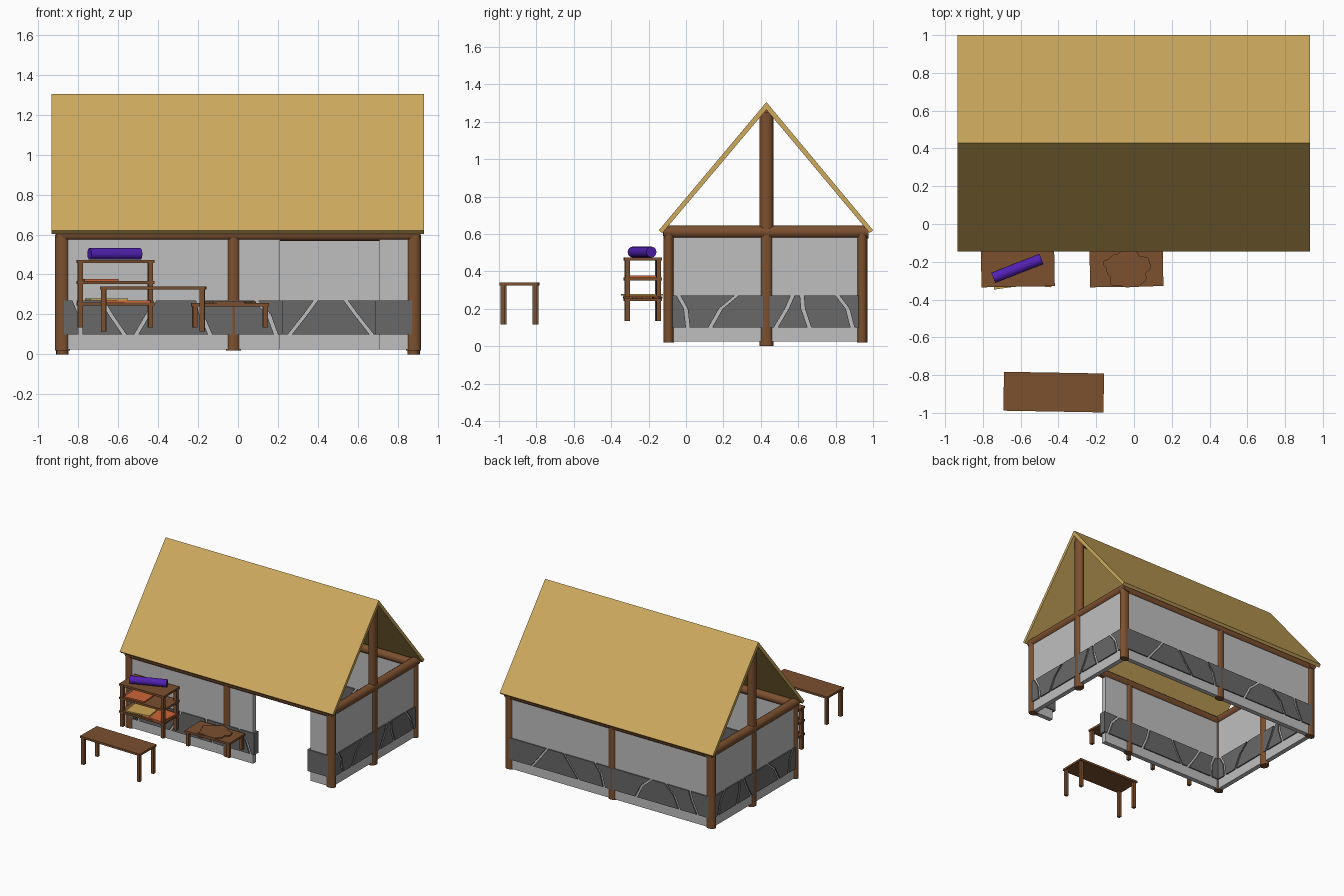
import bpy, bmesh, math
from mathutils import Matrix, Vector

if "Cube" in bpy.data.objects:
    bpy.data.objects.remove(bpy.data.objects["Cube"], do_unlink=True)


def material(name, r, g, b):
    m = bpy.data.materials.new(name)
    m.use_nodes = True
    m.diffuse_color = (r, g, b, 1)
    m.node_tree.nodes["Principled BSDF"].inputs["Base Color"].default_value = (r, g, b, 1)
    return m


WOOD = material("brown wood", 0.20, 0.08, 0.028)
THATCH = material("straw thatch", 0.61, 0.40, 0.11)
PLASTER = material("pale plaster", 0.52, 0.52, 0.52)
STONE = material("dark stone", 0.14, 0.14, 0.14)
PURPLE = material("purple cloth", 0.085, 0.015, 0.45)
ORANGE = material("orange cloth", 0.62, 0.13, 0.04)
YELLOW = material("yellow cloth", 0.60, 0.38, 0.09)


def finish(name, bm, mat, smooth=False):
    bmesh.ops.recalc_face_normals(bm, faces=bm.faces)
    mesh = bpy.data.meshes.new(name)
    bm.to_mesh(mesh)
    bm.free()
    mesh.materials.append(mat)
    ob = bpy.data.objects.new(name, mesh)
    bpy.context.collection.objects.link(ob)
    if smooth:
        bpy.ops.object.select_all(action="DESELECT")
        ob.select_set(True)
        bpy.context.view_layer.objects.active = ob
        bpy.ops.object.shade_smooth_by_angle(angle=math.radians(35))
    return ob


def add_box(bm, lo, hi):
    lo, hi = Vector(lo), Vector(hi)
    bmesh.ops.create_cube(bm, size=1, matrix=Matrix.Translation((lo + hi) / 2)
                          @ Matrix.Diagonal((hi - lo).to_4d()))


def add_prism(bm, points, push):
    base = [bm.verts.new(p) for p in points]
    top = [bm.verts.new(Vector(p) + Vector(push)) for p in points]
    bm.faces.new(base)
    bm.faces.new(top[::-1])
    for i in range(len(base)):
        j = (i + 1) % len(base)
        bm.faces.new((base[i], top[i], top[j], base[j]))


def log(name, a, b, rx, ry, mat=WOOD):
    """Round timber from a to b with an oval section."""
    a, b = Vector(a), Vector(b)
    bm = bmesh.new()
    turn = (b - a).to_track_quat("Z", "Y").to_matrix().to_4x4()
    bmesh.ops.create_cone(bm, cap_ends=True, segments=16, radius1=1, radius2=1, depth=1,
                          matrix=Matrix.Translation((a + b) / 2) @ turn
                          @ Matrix.Diagonal((rx, ry, (b - a).length, 1)))
    return finish(name, bm, mat, True)


# Timber frame
END, MID = 0.88, -0.022
FRONT, RIDGE, BACK = -0.092, 0.43, 0.942
for label, y in (("front", FRONT), ("back", BACK)):
    for side, x in (("right", -END), ("middle", MID), ("left", END)):
        log(f"{label}_{side}_post", (x, y, 0.02), (x, y, 0.6), 0.037, 0.028)
    log(f"{label}_eave_beam", (-END, y, 0.6), (END, y, 0.6), 0.032, 0.032)
for side, x in (("right", -END), ("left", END)):
    log(f"{side}_ridge_post", (x, RIDGE, 0), (x, RIDGE, 1.25), 0.031, 0.037)
    log(f"{side}_gable_beam", (x, -0.12, 0.61), (x, 0.975, 0.61), 0.034, 0.034)
log("ridge_beam", (-0.9, RIDGE, 1.235), (0.9, RIDGE, 1.235), 0.03, 0.03)

# Thatched roof: two sloping slabs that meet at the ridge
for label, eave in (("front", -0.145), ("back", 1.0)):
    s = 1 if eave < RIDGE else -1
    bm = bmesh.new()
    add_prism(bm, [(-0.935, eave, 0.62), (-0.935, RIDGE, 1.305), (-0.935, RIDGE, 1.264),
                   (-0.935, eave + 0.018 * s, 0.604)], (1.867, 0, 0))
    finish(f"{label}_roof", bm, THATCH)


# Walls: plaster panel with a band of irregular stones showing on both faces
def wall(name, along_x, at, start, end, joints, stone_start=None, stone_end=None):
    def place(u, v, z):
        return (u, at + v, z) if along_x else (at + v, u, z)

    bm = bmesh.new()
    add_box(bm, place(start, -0.018, 0.025), place(end, 0.018, 0.6))
    finish(name + "_wall", bm, PLASTER)

    u0 = start if stone_start is None else stone_start
    u1 = end if stone_end is None else stone_end
    cuts = [(u0, u0, u0)]
    for i, (low, high) in enumerate(joints):
        kink = 0.014 * (-1) ** i
        cuts.append((low, (low + high) / 2 + kink, high))
    cuts.append((u1, u1, u1))
    levels = (0.1, 0.2, 0.27)
    bm = bmesh.new()
    for i in range(len(cuts) - 1):
        g0 = 0.01 if i else 0
        g1 = 0.01 if i < len(cuts) - 2 else 0
        left = [place(u + g0, -0.027, z) for u, z in zip(cuts[i], levels)]
        right = [place(u - g1, -0.027, z) for u, z in zip(cuts[i + 1], levels)]
        add_prism(bm, left + right[::-1], (0, 0.054, 0) if along_x else (0.054, 0, 0))
    finish(name + "_stones", bm, STONE)


wall("front_main", True, FRONT, -END, 0.21,
     [(-0.79, -0.82), (-0.57, -0.68), (-0.51, -0.42), (-0.14, -0.2), (0.19, 0.09)], stone_end=0.225)
wall("front_short", True, FRONT, 0.71, END, [], stone_start=0.69)
wall("back", True, BACK, -END, END,
     [(-0.78, -0.71), (-0.62, -0.5), (-0.24, -0.37), (0.04, 0.12), (0.26, 0.39), (0.67, 0.54)])
for side, x in (("right", -END), ("left", END)):
    wall(side + "_gable", False, x, FRONT, BACK,
         [(0.01, -0.04), (0.13, 0.27), (0.48, 0.57), (0.66, 0.62), (0.89, 0.81)])


# Furniture: boards on four square legs
def stand(name, center, size, boards, floor, angle):
    w, d = size[0] / 2, size[1] / 2
    bm = bmesh.new()
    for z in boards:
        add_box(bm, (-w, -d, z - 0.016), (w, d, z))
    for sx in (-1, 1):
        for sy in (-1, 1):
            x, y = sx * (w - 0.018), sy * (d - 0.018)
            add_box(bm, (x - 0.012, y - 0.012, floor), (x + 0.012, y + 0.012, boards[0] - 0.004))
    ob = finish(name, bm, WOOD)
    ob.location = (*center, 0)
    ob.rotation_euler.z = math.radians(angle)


stand("bench", (-0.425, -0.89), (0.53, 0.206), [0.34], 0.115, -1)
stand("shelf_rack", (-0.615, -0.232), (0.388, 0.2), [0.473, 0.368, 0.26], 0.135, 1)
stand("low_table", (-0.04, -0.232), (0.388, 0.2), [0.256], 0.135, 1)


# Folded cloths on the shelves
def cloth(name, center, size, angle, mat):
    bm = bmesh.new()
    add_box(bm, (-size[0] / 2, -size[1] / 2, 0), (size[0] / 2, size[1] / 2, size[2]))
    ob = finish(name, bm, mat)
    ob.location = center
    ob.rotation_euler.z = math.radians(angle)


cloth("upper_orange_cloth", (-0.69, -0.235, 0.368), (0.17, 0.17, 0.01), 4, ORANGE)
cloth("lower_orange_cloth", (-0.55, -0.235, 0.26), (0.24, 0.18, 0.01), -5, ORANGE)
cloth("lower_yellow_cloth", (-0.66, -0.235, 0.27), (0.19, 0.2, 0.01), 8, YELLOW)

# Rolled cloth on the rack
log("cloth_roll", (-0.745, -0.285, 0.503), (-0.49, -0.185, 0.503), 0.029, 0.029, PURPLE)

# Ragged hide spread on the low table
bm = bmesh.new()
outline = []
for i in range(36):
    a = math.tau * i / 36
    r = 1 + 0.1 * math.sin(5 * a) + 0.06 * math.cos(11 * a)
    tail = 0.012 if i in (27, 28) else 0
    outline.append((-0.035 + 0.118 * r * math.cos(a), -0.235 + 0.1 * r * math.sin(a) - tail, 0.256))
add_prism(bm, outline, (0, 0, 0.009))
finish("hide", bm, WOOD)
